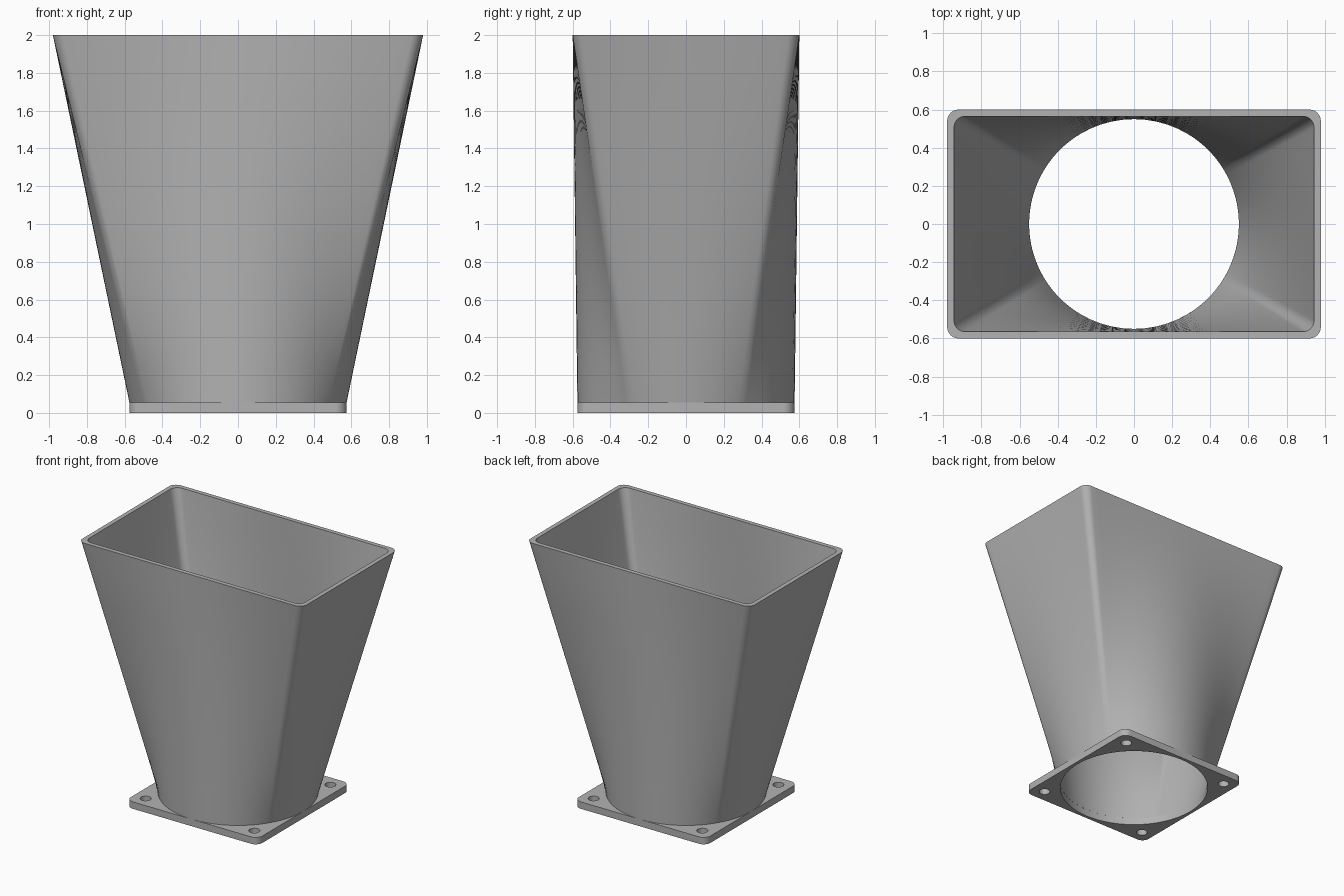
import bpy, bmesh
from math import sin, cos, pi, atan2

cube = bpy.data.objects.get("Cube")
if cube:
    bpy.data.objects.remove(cube, do_unlink=True)

FLANGE_TOP = 0.055
HEIGHT = 2.0

grey = bpy.data.materials.new("light grey")
grey.use_nodes = True
colour = (0.45, 0.45, 0.45, 1)
grey.diffuse_color = colour
grey.node_tree.nodes["Principled BSDF"].inputs["Base Color"].default_value = colour


def rounded_rect(hx, hy, r, corner=10, side=1):
    """Outline with rounded corners, straight sides split into equal steps."""
    pts = []
    centres = [(1, 1), (-1, 1), (-1, -1), (1, -1)]
    for q, (sx, sy) in enumerate(centres):
        for i in range(corner + 1):
            a = (q + i / corner) * pi / 2
            pts.append((sx * (hx - r) + r * cos(a), sy * (hy - r) + r * sin(a)))
        nx, ny = centres[(q + 1) % 4]
        a = (q + 1) * pi / 2
        end = (nx * (hx - r) + r * cos(a), ny * (hy - r) + r * sin(a))
        x, y = pts[-1]
        for i in range(1, side):
            t = i / side
            pts.append((x + (end[0] - x) * t, y + (end[1] - y) * t))
    return pts


def circle(r, n, cx=0, cy=0):
    return [(cx + r * cos(2 * pi * i / n), cy + r * sin(2 * pi * i / n)) for i in range(n)]


def finish(obj):
    bpy.ops.object.select_all(action="DESELECT")
    obj.select_set(True)
    bpy.context.view_layer.objects.active = obj
    bpy.ops.object.shade_smooth_by_angle(angle=0.5)


def loft_rings(bm, radius, hx, hy, r, levels=10):
    """Rings blending a circle into a rounded rectangle along polar rays."""
    top = rounded_rect(hx, hy, r, side=28)
    rings = []
    for k in range(levels + 1):
        t = k / levels
        ring = []
        for x, y in top:
            a = atan2(y, x)
            ring.append(bm.verts.new((radius * cos(a) * (1 - t) + x * t,
                                      radius * sin(a) * (1 - t) + y * t,
                                      FLANGE_TOP + (HEIGHT - FLANGE_TOP) * t)))
        rings.append(ring)
    return rings


# Hopper: outer wall up, over the rim, inner wall down, closed at the base
bm = bmesh.new()
outer = loft_rings(bm, 0.575, 0.98, 0.60, 0.06)
inner = loft_rings(bm, 0.55, 0.945, 0.565, 0.06)
loop = outer + inner[::-1]
for lower, upper in zip(loop, loop[1:] + loop[:1]):
    n = len(lower)
    for i in range(n):
        j = (i + 1) % n
        bm.faces.new((lower[i], lower[j], upper[j], upper[i]))
bmesh.ops.recalc_face_normals(bm, faces=bm.faces)
mesh = bpy.data.meshes.new("hopper")
bm.to_mesh(mesh)
bm.free()
mesh.materials.append(grey)
hopper = bpy.data.objects.new("hopper", mesh)
bpy.context.collection.objects.link(hopper)
finish(hopper)

# Mounting flange: square plate with a round opening and four bolt holes
curve = bpy.data.curves.new("flange_profile", "CURVE")
curve.dimensions = "2D"
curve.fill_mode = "BOTH"
curve.extrude = FLANGE_TOP / 2
outlines = [rounded_rect(0.575, 0.575, 0.06), circle(0.55, 128)]
outlines += [circle(0.04, 32, sx * 0.475, sy * 0.475) for sx in (-1, 1) for sy in (-1, 1)]
for pts in outlines:
    spline = curve.splines.new("POLY")
    spline.points.add(len(pts) - 1)
    for p, (x, y) in zip(spline.points, pts):
        p.co = (x, y, 0, 1)
    spline.use_cyclic_u = True
profile = bpy.data.objects.new("flange_profile", curve)
bpy.context.collection.objects.link(profile)
bpy.context.view_layer.update()
plate = bpy.data.meshes.new_from_object(profile.evaluated_get(bpy.context.evaluated_depsgraph_get()))
bpy.data.objects.remove(profile, do_unlink=True)

bm = bmesh.new()
bm.from_mesh(plate)
bmesh.ops.remove_doubles(bm, verts=bm.verts, dist=0.0001)
bmesh.ops.translate(bm, verts=bm.verts, vec=(0, 0, FLANGE_TOP / 2))
bmesh.ops.recalc_face_normals(bm, faces=bm.faces)
bm.to_mesh(plate)
bm.free()
plate.name = "flange"
plate.materials.clear()
plate.materials.append(grey)
flange = bpy.data.objects.new("flange", plate)
bpy.context.collection.objects.link(flange)
finish(flange)
